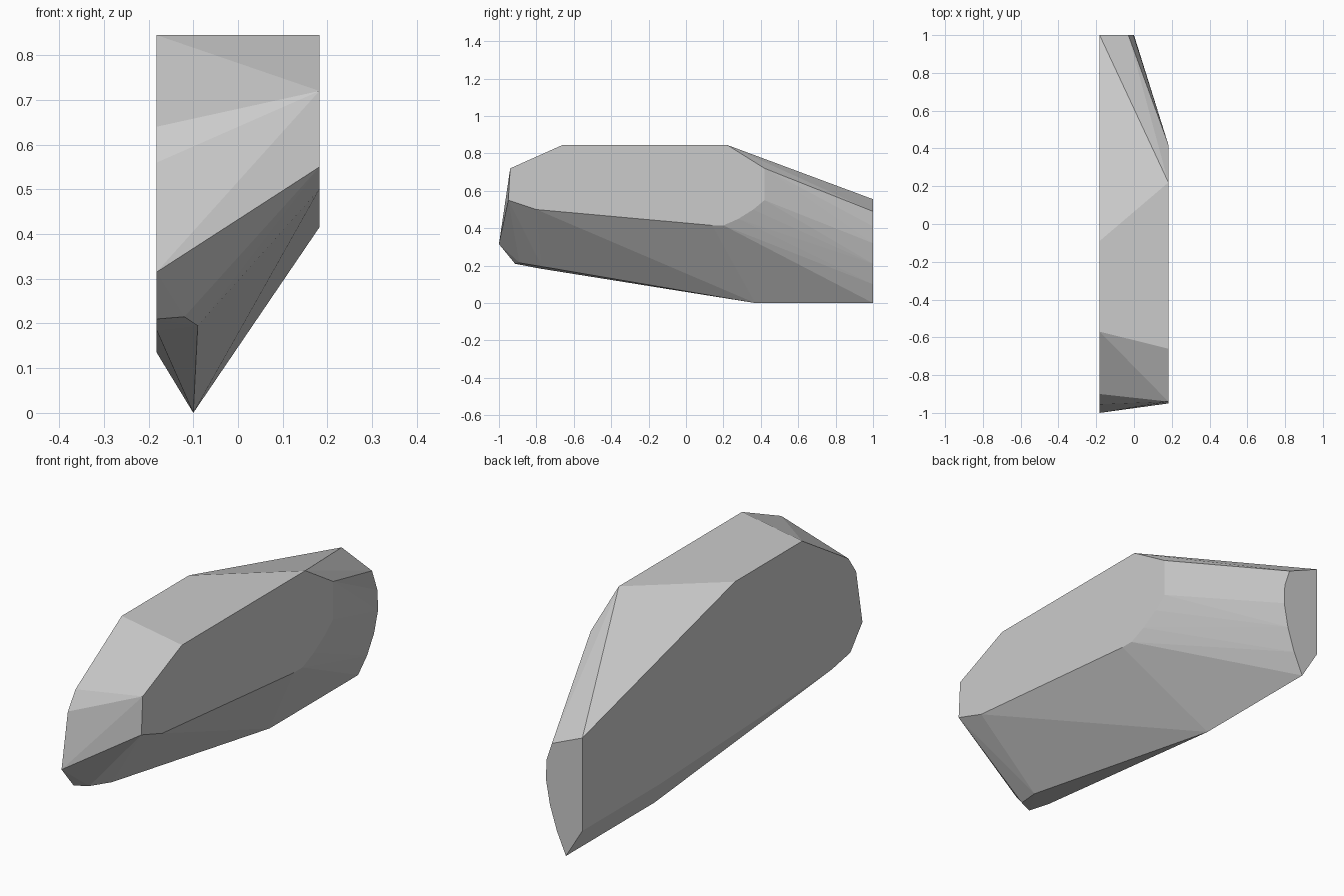
import bpy
import bmesh
import math

cube = bpy.data.objects.get("Cube")
if cube:
    bpy.data.objects.remove(cube, do_unlink=True)

HALF = 0.182  # half of the shard's thickness

# Outlines of the two flat sides, as (y, z)
right_side = [(1, .555), (-.09, .845), (-.57, .845), (-.9, .64), (-.955, .56),
              (-1, .315), (-.914, .21), (-.785, .185), (.45, .135), (1, .135)]
left_side = [(-.94, .72), (-.66, .845), (.22, .845), (.42, .72), (.42, .55),
             (.36, .5), (.28, .45), (.2, .415), (.14, .415), (-.8, .5), (-.95, .55)]
# Curved edge of the cut back end, as (x, z)
back_edge = [(-.03, .49), (-.003, .41), (0, .32), (-.02, .21), (-.055, .1), (-.1, 0)]
# Keel running forward from the back end
keel = [(-.1, .37, 0), (-.09, -.77, .195), (-.12, -.89, .215)]

points = [(-HALF, y, z) for y, z in right_side]
points += [(HALF, y, z) for y, z in left_side]
points += [(x, 1, z) for x, z in back_edge]
points += keel

# Wrap the outlines in one faceted skin
bm = bmesh.new()
for p in points:
    bm.verts.new(p)
hull = bmesh.ops.convex_hull(bm, input=bm.verts[:])
loose = {v for v in hull["geom_interior"] + hull["geom_unused"]
         if isinstance(v, bmesh.types.BMVert)}
bmesh.ops.delete(bm, geom=list(loose), context='VERTS')
bmesh.ops.dissolve_limit(bm, angle_limit=math.radians(0.5),
                         verts=bm.verts[:], edges=bm.edges[:])
bmesh.ops.recalc_face_normals(bm, faces=bm.faces[:])

mesh = bpy.data.meshes.new("faceted_shard")
bm.to_mesh(mesh)
bm.free()
shard = bpy.data.objects.new("faceted_shard", mesh)
bpy.context.collection.objects.link(shard)

# Plain grey surface
grey = bpy.data.materials.new("light_grey")
grey.use_nodes = True
colour = (.6, .6, .6, 1)
grey.diffuse_color = colour
grey.node_tree.nodes["Principled BSDF"].inputs["Base Color"].default_value = colour
mesh.materials.append(grey)
